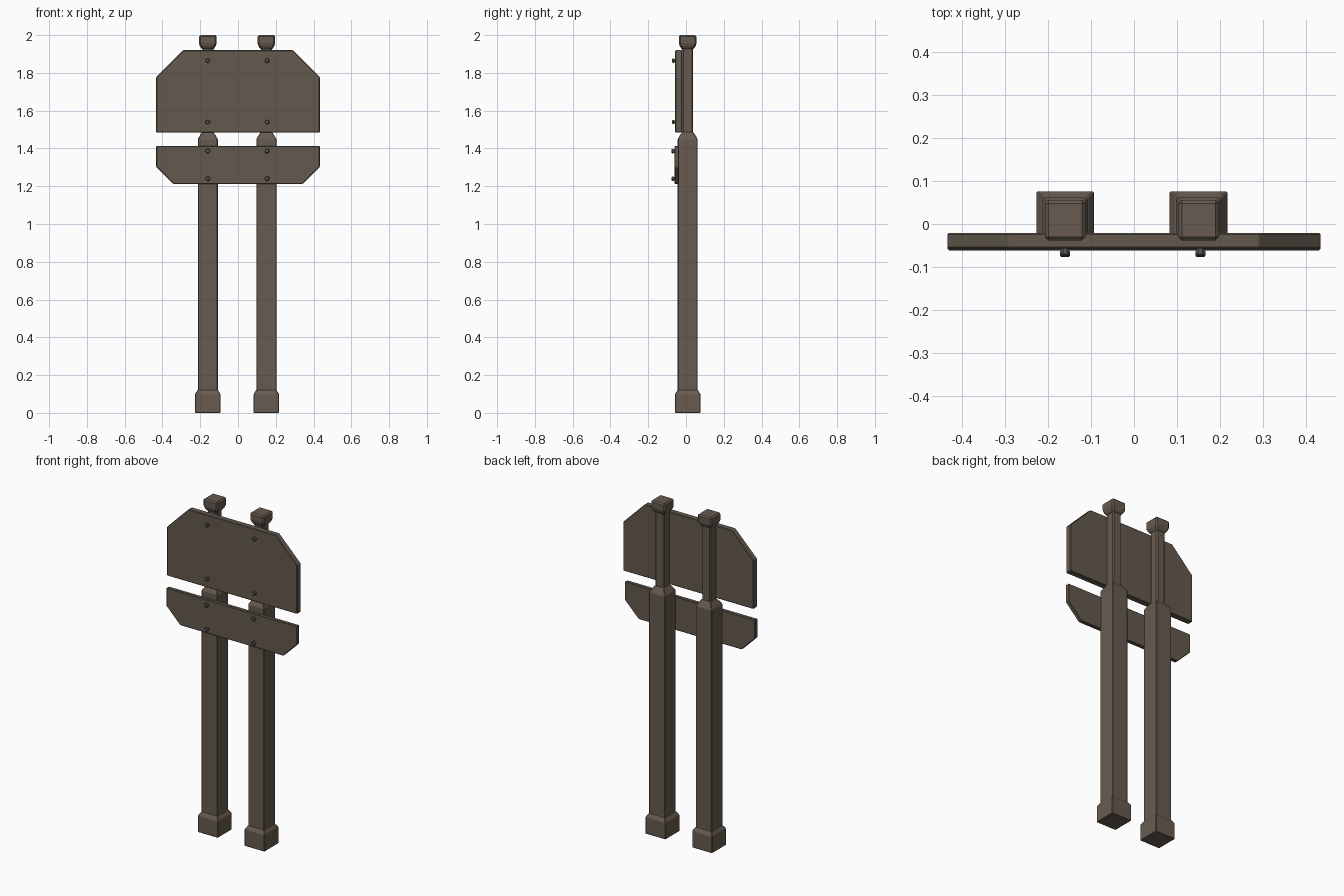
import bpy, bmesh, math

cube = bpy.data.objects.get("Cube")
if cube:
    bpy.data.objects.remove(cube)


def material(name, rgb):
    m = bpy.data.materials.new(name)
    m.use_nodes = True
    m.diffuse_color = (*rgb, 1)
    m.node_tree.nodes["Principled BSDF"].inputs["Base Color"].default_value = (*rgb, 1)
    return m


post_wood = material("post brown", (0.135, 0.105, 0.082))
board_wood = material("board brown", (0.125, 0.100, 0.076))
bolt_metal = material("bolt grey", (0.11, 0.105, 0.095))


def finish(name, bm, mat, bevel=0):
    bmesh.ops.recalc_face_normals(bm, faces=bm.faces)
    mesh = bpy.data.meshes.new(name)
    bm.to_mesh(mesh)
    bm.free()
    mesh.materials.append(mat)
    obj = bpy.data.objects.new(name, mesh)
    bpy.context.collection.objects.link(obj)
    if bevel:
        mod = obj.modifiers.new("soft edges", 'BEVEL')
        mod.width = bevel
        mod.segments = 1
        mod.limit_method = 'ANGLE'
    return obj


def loft(name, rings, mat, bevel=0):
    """Skin a stack of matching rings and close both ends."""
    bm = bmesh.new()
    loops = [[bm.verts.new(p) for p in ring] for ring in rings]
    n = len(loops[0])
    for a, b in zip(loops, loops[1:]):
        for i in range(n):
            j = (i + 1) % n
            bm.faces.new((a[i], a[j], b[j], b[i]))
    bm.faces.new(loops[0][::-1])
    bm.faces.new(loops[-1])
    return finish(name, bm, mat, bevel)


def square_ring(x, y, half, z):
    return [(x + sx * half, y + sy * half, z)
            for sx, sy in ((-1, -1), (1, -1), (1, 1), (-1, 1))]


def board(name, outline, front, back):
    rings = [[(x, y, z) for x, z in outline] for y in (front, back)]
    return loft(name, rings, board_wood, 0.003)


def bolt(name, x, front, z):
    # narrow washer neck followed by a wider head
    profile = [(0.010, 0.004), (0.010, -0.006), (0.0125, -0.006),
               (0.0125, -0.013), (0.009, -0.016)]
    rings = [[(x + r * math.cos(k * math.tau / 8 + math.pi / 8), front + d,
               z + r * math.sin(k * math.tau / 8 + math.pi / 8))
              for k in range(8)] for r, d in profile]
    return loft(name, rings, bolt_metal)


# Posts: wide foot, thick shaft, thin upper section, cap
POST_Y = 0.009
post_parts = {
    "foot": ([(0.067, 0), (0.067, 0.10), (0.053, 0.122)], 0.003),
    "shaft": ([(0.053, 0.11), (0.053, 1.45), (0.030, 1.487)], 0.003),
    "upper_post": ([(0.029, 1.47), (0.029, 1.94)], 0.006),
    "cap": ([(0.029, 1.922), (0.047, 1.95), (0.047, 2.0)], 0.008),
}
for side, x in (("right", -0.16), ("left", 0.15)):
    for part, (profile, bevel) in post_parts.items():
        rings = [square_ring(x, POST_Y, h, z) for h, z in profile]
        loft(f"{side}_{part}", rings, post_wood, bevel)

# Sign boards with clipped corners
W = 0.433
board("upper_board", [(-W, 1.485), (W, 1.485), (W, 1.777), (0.29, 1.92),
                      (-0.29, 1.92), (-W, 1.777)], -0.057, -0.021)
board("lower_board", [(-0.342, 1.212), (0.342, 1.212), (W, 1.302), (W, 1.413),
                      (-W, 1.413), (-W, 1.302)], -0.061, -0.037)

# Bolts through both boards into the posts
for side, x in (("right", -0.16), ("left", 0.154)):
    for row, front, z in (("top", -0.057, 1.865), ("middle", -0.057, 1.54),
                          ("lower", -0.061, 1.386), ("bottom", -0.061, 1.24)):
        bolt(f"{side}_{row}_bolt", x, front, z)
